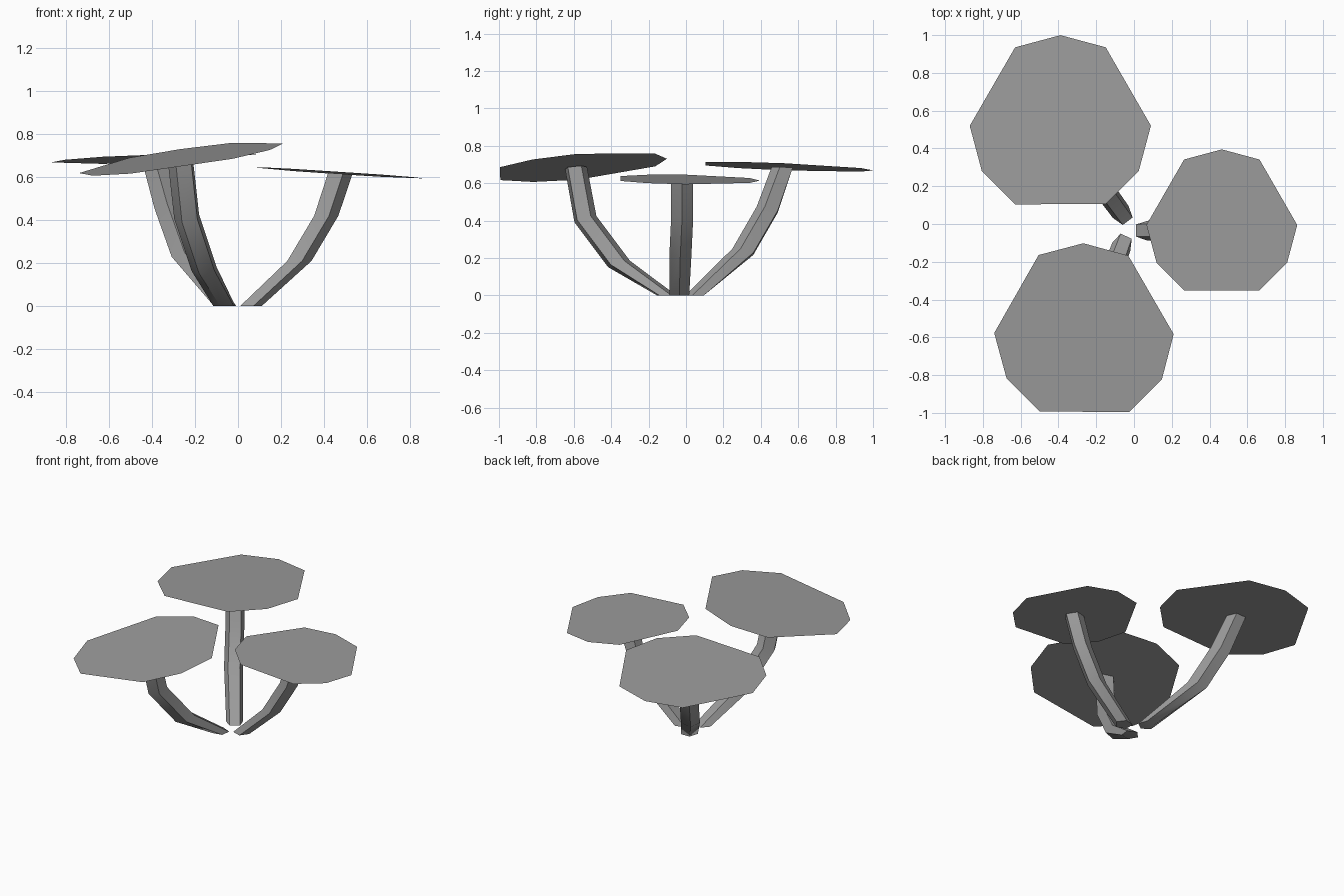
import bpy, bmesh, math
from mathutils import Vector

cube = bpy.data.objects.get("Cube")
if cube:
    bpy.data.objects.remove(cube, do_unlink=True)

# Single matte grey for everything
grey = bpy.data.materials.new("matte_grey")
grey.use_nodes = True
colour = (0.33, 0.33, 0.33, 1)
grey.diffuse_color = colour
grey.node_tree.nodes["Principled BSDF"].inputs["Base Color"].default_value = colour


def finish(name, bm):
    mesh = bpy.data.meshes.new(name)
    bm.to_mesh(mesh)
    bm.free()
    mesh.materials.append(grey)
    obj = bpy.data.objects.new(name, mesh)
    bpy.context.collection.objects.link(obj)
    return obj


def make_cap(name, centre, radius, slope):
    """Thin tilted disc: a twelve-sided circle with every fourth corner cut."""
    bm = bmesh.new()
    normal = Vector((-slope[0], -slope[1], 1)).normalized()
    turn = Vector((0, 0, 1)).rotation_difference(normal)
    verts = []
    for i in range(12):
        if i % 4 == 1:
            continue
        a = math.radians(30 * i)
        rim = Vector((math.cos(a), math.sin(a), 0)) * radius
        verts.append(bm.verts.new(Vector(centre) + turn @ rim))
    bm.faces.new(verts)
    finish(name, bm)


def make_stem(name, path, cap_centre, slope, joint_tilt):
    """Five-sided bent stalk with its ridge outward, trimmed to the cap."""
    bm = bmesh.new()
    heading = math.atan2(cap_centre[1], cap_centre[0])
    rings = []
    for k, (x, y, z) in enumerate(path):
        radius = 0.055 if k == 0 else 0.062
        ring = []
        for i in range(5):
            a = heading + math.tau * i / 5
            p = Vector((x + radius * math.cos(a), y + radius * math.sin(a), z))
            if k == len(path) - 1:
                p.z = (cap_centre[2] + slope[0] * (p.x - cap_centre[0])
                       + slope[1] * (p.y - cap_centre[1]) - 0.004)
            elif k > 0:
                p.z -= joint_tilt * radius * math.cos(a - heading)
            ring.append(bm.verts.new(p))
        rings.append(ring)
    for low, high in zip(rings, rings[1:]):
        for i in range(5):
            j = (i + 1) % 5
            bm.faces.new((low[i], low[j], high[j], high[i]))
    bm.faces.new(rings[0][::-1])
    bm.faces.new(rings[-1])
    obj = finish(name, bm)
    bpy.ops.object.select_all(action='DESELECT')
    obj.select_set(True)
    bpy.context.view_layer.objects.active = obj
    bpy.ops.object.shade_smooth_by_angle(angle=math.radians(45))


# name, cap centre, cap radius, cap slope in x and y, stalk path, joint tilt
mushrooms = [
    ("left", (0.465, -0.005, 0.62), 0.4, (-0.065, -0.015),
     [(0.055, -0.035, 0), (0.28, -0.03, 0.21), (0.405, -0.02, 0.42), (0.47, -0.02, 0.6)], 0),
    ("back", (-0.39, 0.52, 0.688), 0.48, (0.04, -0.04),
     [(-0.06, 0.05, 0), (-0.25, 0.31, 0.235), (-0.33, 0.44, 0.46), (-0.39, 0.52, 0.67)], 0.3),
    ("front", (-0.265, -0.58, 0.688), 0.48, (0.146, 0.09),
     [(-0.06, -0.105, 0), (-0.155, -0.36, 0.17), (-0.235, -0.54, 0.41), (-0.265, -0.59, 0.67)], 0.3),
]
for name, centre, radius, slope, path, tilt in mushrooms:
    make_cap(name + "_cap", centre, radius, slope)
    make_stem(name + "_stem", path, centre, slope, tilt)
